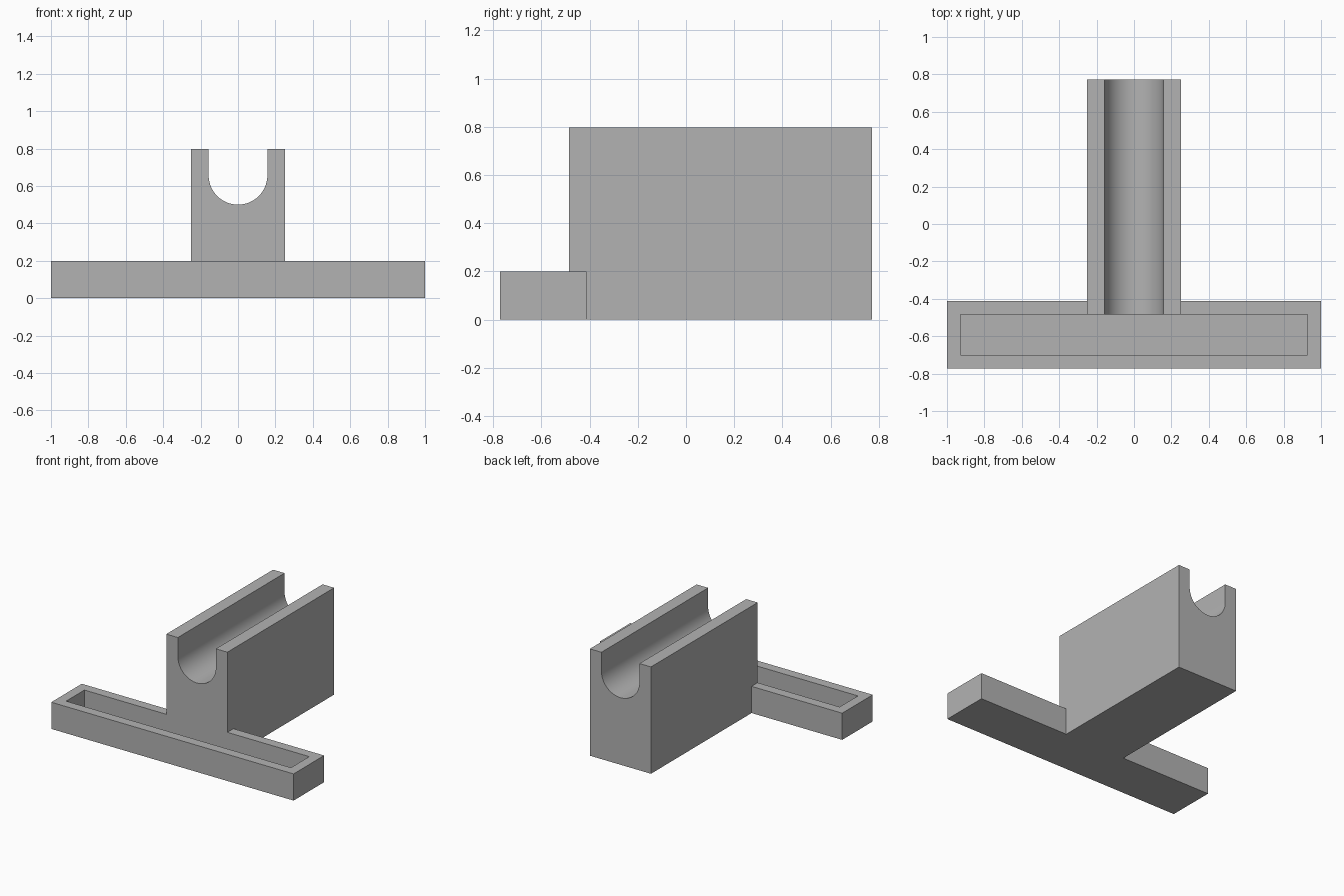
import bpy
import bmesh
from math import pi, cos, sin, radians

cube = bpy.data.objects.get("Cube")
if cube:
    bpy.data.objects.remove(cube, do_unlink=True)

# Main dimensions
TRAY_X, TRAY_FRONT, TRAY_BACK, TRAY_TOP = 1.0, -0.773, -0.413, 0.199
WALL, FLOOR = 0.072, 0.072
BLOCK_X, BLOCK_BACK, BLOCK_TOP = 0.252, 0.773, 0.797
GROOVE_R, GROOVE_Z = 0.157, 0.657
POCKET_BACK = TRAY_BACK - WALL

grey = bpy.data.materials.new("plain grey")
grey.use_nodes = True
colour = (0.45, 0.45, 0.45, 1)
grey.diffuse_color = colour
grey.node_tree.nodes["Principled BSDF"].inputs["Base Color"].default_value = colour


def prism(name, profile, y0, y1):
    """Extrude an x-z profile from y0 to y1."""
    bm = bmesh.new()
    face = bm.faces.new([bm.verts.new((x, y0, z)) for x, z in profile])
    new = bmesh.ops.extrude_face_region(bm, geom=[face])["geom"]
    verts = [g for g in new if isinstance(g, bmesh.types.BMVert)]
    bmesh.ops.translate(bm, verts=verts, vec=(0, y1 - y0, 0))
    bmesh.ops.recalc_face_normals(bm, faces=bm.faces)
    mesh = bpy.data.meshes.new(name)
    bm.to_mesh(mesh)
    bm.free()
    mesh.materials.append(grey)
    obj = bpy.data.objects.new(name, mesh)
    bpy.context.collection.objects.link(obj)
    return obj


def rect(half, z0, z1):
    return [(-half, z0), (half, z0), (half, z1), (-half, z1)]


def combine(target, other, operation):
    mod = target.modifiers.new(operation.lower(), "BOOLEAN")
    mod.operation, mod.solver, mod.object = operation, "EXACT", other
    bpy.context.view_layer.objects.active = target
    bpy.ops.object.modifier_apply(modifier=mod.name)
    bpy.data.objects.remove(other, do_unlink=True)


# Low tray across the front with a rectangular pocket
holder = prism("cradle_with_tray", rect(TRAY_X, 0, TRAY_TOP), TRAY_FRONT, TRAY_BACK)
pocket = prism("tray_pocket", rect(TRAY_X - WALL, FLOOR, TRAY_TOP + 0.1),
               TRAY_FRONT + WALL, POCKET_BACK)
combine(holder, pocket, "DIFFERENCE")

# Tall block with a round-bottomed groove along its top
arc = [(GROOVE_R * cos(a), GROOVE_Z - GROOVE_R * sin(a))
       for a in (pi * i / 40 for i in range(41))]
outline = ([(-BLOCK_X, 0), (BLOCK_X, 0), (BLOCK_X, BLOCK_TOP), (GROOVE_R, BLOCK_TOP)]
           + arc + [(-GROOVE_R, BLOCK_TOP), (-BLOCK_X, BLOCK_TOP)])
block = prism("cradle_block", outline, POCKET_BACK, BLOCK_BACK)
combine(holder, block, "UNION")

# Smooth groove, crisp edges elsewhere
bpy.ops.object.select_all(action="DESELECT")
holder.select_set(True)
bpy.context.view_layer.objects.active = holder
bpy.ops.object.shade_smooth_by_angle(angle=radians(30))
